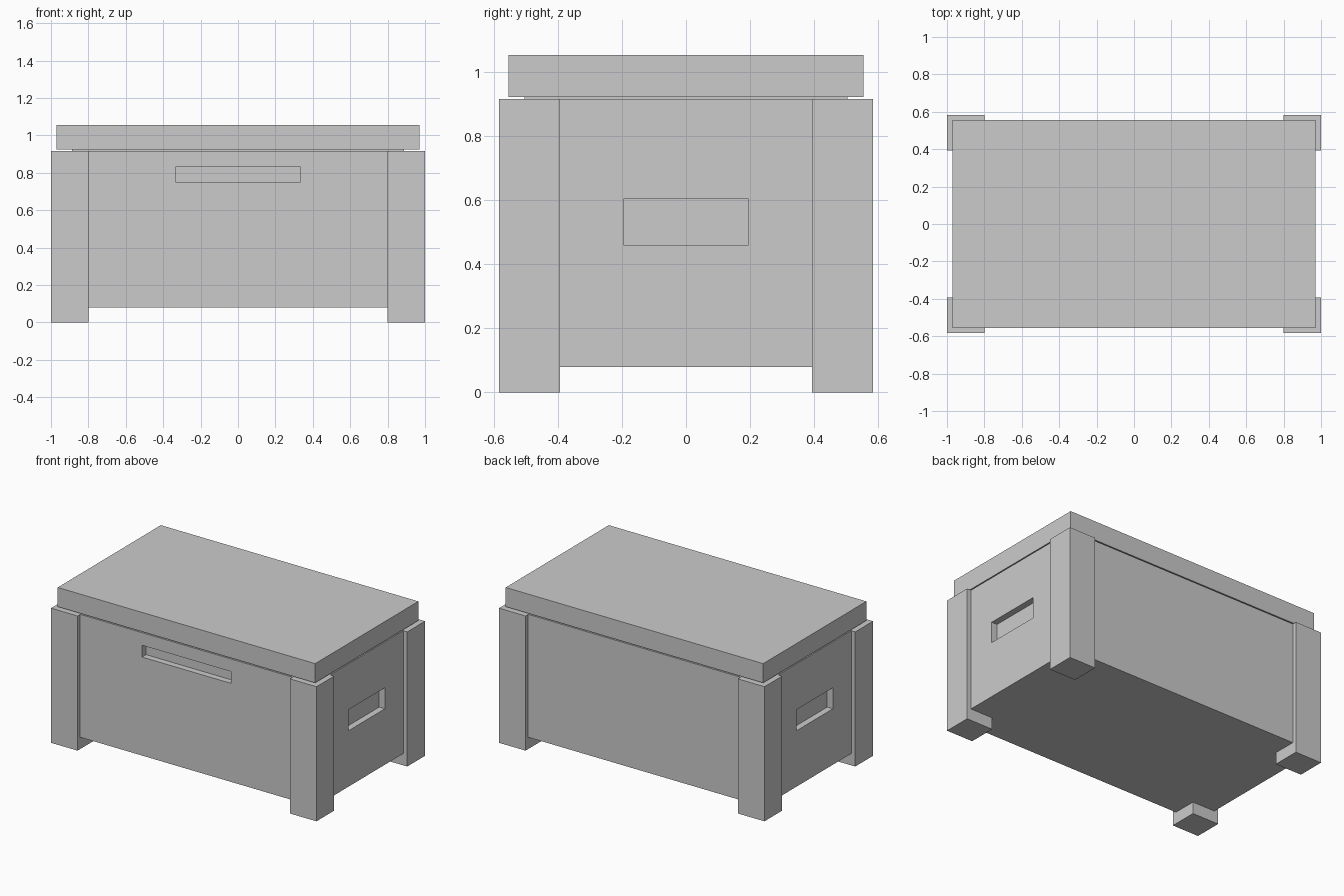
import bpy

if "Cube" in bpy.data.objects:
    bpy.data.objects.remove(bpy.data.objects["Cube"])


def box(name, x, y, z):
    """Axis-aligned box from (min, max) ranges, with scale baked into the mesh."""
    bpy.ops.mesh.primitive_cube_add(
        size=1, location=[(r[0] + r[1]) / 2 for r in (x, y, z)])
    ob = bpy.context.object
    ob.name = name
    for v in ob.data.vertices:
        for i, r in enumerate((x, y, z)):
            v.co[i] *= r[1] - r[0]
    return ob


def recess(target, name, x, y, z):
    """Cut a blind slot into the target with a hidden box."""
    cutter = box(name, x, y, z)
    cutter.hide_render = True
    cutter.display_type = 'WIRE'
    mod = target.modifiers.new(name, 'BOOLEAN')
    mod.operation = 'DIFFERENCE'
    mod.solver = 'EXACT'
    mod.object = cutter


W, D = 0.97, 0.555            # half width and half depth of body and lid
Z_FLOOR, Z_RIM = 0.08, 0.917  # underside and rim of the body
SLOT = 0.043                  # recess depth

# Chest body with grip recesses in the front and both ends
body = box("chest_body", (-W, W), (-D, D), (Z_FLOOR, Z_RIM))
recess(body, "front_grip_cutter",
       (-0.334, 0.334), (-D - 0.1, -D + SLOT), (0.751, 0.831))
recess(body, "right_grip_cutter",
       (W - SLOT, W + 0.1), (-0.196, 0.196), (0.461, 0.604))
recess(body, "left_grip_cutter",
       (-W - 0.1, -W + SLOT), (-0.196, 0.196), (0.461, 0.604))

# Corner posts, standing proud of the panels and forming the feet
for sx, side in ((-1, "left"), (1, "right")):
    for sy, end in ((-1, "front"), (1, "back")):
        box(f"{end}_{side}_post",
            sorted((sx * 0.80, sx * 1.0)),
            sorted((sy * 0.393, sy * 0.584)),
            (0, Z_RIM))

# Lid resting on a slightly inset lip, leaving a shadow gap
box("lid_lip", (-0.888, 0.888), (-0.505, 0.505), (Z_RIM, 0.924))
box("lid", (-W, W), (-D, D), (0.924, 1.055))
